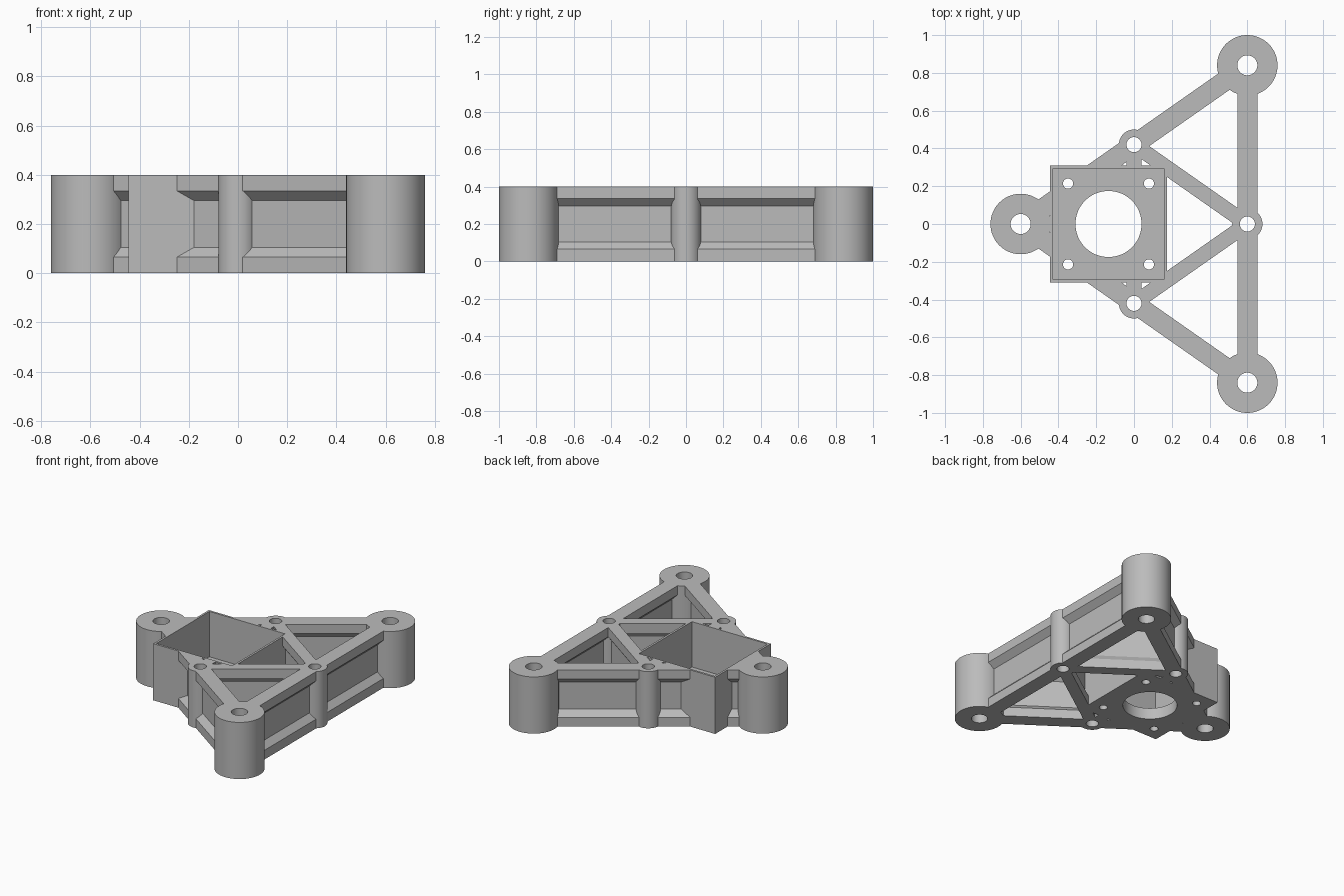
import bpy, bmesh, math
from mathutils import Vector, Matrix

cube = bpy.data.objects.get("Cube")
if cube:
    bpy.data.objects.remove(cube, do_unlink=True)

HEIGHT = 0.4
CORNERS = [Vector((0.6, 0.84)), Vector((0.6, -0.84)), Vector((-0.6, 0))]
MIDS = [(CORNERS[i] + CORNERS[(i + 1) % 3]) / 2 for i in range(3)]

grey = bpy.data.materials.new("plain grey")
grey.use_nodes = True
colour = (0.5, 0.5, 0.5, 1)
grey.diffuse_color = colour
grey.node_tree.nodes["Principled BSDF"].inputs["Base Color"].default_value = colour


def make_object(name, bm):
    bmesh.ops.recalc_face_normals(bm, faces=bm.faces[:])
    mesh = bpy.data.meshes.new(name)
    bm.to_mesh(mesh)
    bm.free()
    mesh.materials.append(grey)
    obj = bpy.data.objects.new(name, mesh)
    bpy.context.collection.objects.link(obj)
    return obj


def cylinder(name, centre, radius, low=0.0, high=HEIGHT, sides=64):
    bm = bmesh.new()
    bmesh.ops.create_cone(bm, cap_ends=True, segments=sides, radius1=radius,
                          radius2=radius, depth=high - low,
                          matrix=Matrix.Translation((*centre, (low + high) / 2)))
    return make_object(name, bm)


def block(name, x0, x1, half_y, low, high):
    bm = bmesh.new()
    size = Matrix.Diagonal((x1 - x0, 2 * half_y, high - low, 1))
    place = Matrix.Translation(((x0 + x1) / 2, 0, (low + high) / 2))
    bmesh.ops.create_cube(bm, size=1, matrix=place @ size)
    return make_object(name, bm)


def beam(name, start, end, half_width, half_web=0.0125):
    """I-beam with sloped flanges, swept from start to end."""
    side = [(half_width, 0), (half_width, 0.065), (half_web, 0.105)]
    side += [(w, HEIGHT - z) for w, z in reversed(side)]
    profile = side + [(-w, z) for w, z in reversed(side)]
    along = (end - start).normalized()
    across = Vector((-along.y, along.x))
    bm = bmesh.new()
    face = bm.faces.new([bm.verts.new((*(start + across * w), z)) for w, z in profile])
    sweep = bmesh.ops.extrude_face_region(bm, geom=[face], use_keep_orig=True)
    moved = [v for v in sweep["geom"] if isinstance(v, bmesh.types.BMVert)]
    bmesh.ops.translate(bm, verts=moved, vec=(*(end - start), 0))
    return make_object(name, bm)


def combine(target, tools, operation):
    bpy.context.view_layer.objects.active = target
    for tool in tools:
        mod = target.modifiers.new("combine", "BOOLEAN")
        mod.operation = operation
        mod.solver = "EXACT"
        mod.object = tool
        bpy.ops.object.modifier_apply(modifier=mod.name)
        bpy.data.objects.remove(tool, do_unlink=True)


# Solid parts: tray, outer and inner beams, corner and middle posts
frame = block("truss_frame", -0.445, 0.175, 0.31, 0, HEIGHT)
solids = []
for i in range(3):
    solids.append(beam("outer_beam", CORNERS[i], CORNERS[(i + 1) % 3], 0.0525))
    solids.append(beam("inner_beam", MIDS[i], MIDS[(i + 1) % 3], 0.04))
for c, m in zip(CORNERS, MIDS):
    solids.append(cylinder("corner_post", c, 0.16))
    solids.append(cylinder("middle_post", m, 0.08))
combine(frame, solids, "UNION")

# Openings: tray pocket, large bore, screw holes and post holes
TRAY_X = -0.135
cuts = [block("tray_pocket", -0.43, 0.16, 0.295, 0.08, HEIGHT + 0.1),
        cylinder("tray_bore", (TRAY_X, 0), 0.175, -0.1, 0.2)]
for sx in (-1, 1):
    for sy in (-1, 1):
        cuts.append(cylinder("screw_hole", (TRAY_X + sx * 0.214, sy * 0.214),
                             0.027, -0.1, 0.2, 32))
for c, m in zip(CORNERS, MIDS):
    cuts.append(cylinder("corner_hole", c, 0.053, -0.1, 0.5))
    cuts.append(cylinder("middle_hole", m, 0.04, -0.1, 0.5, 32))
combine(frame, cuts, "DIFFERENCE")

# Smooth round walls, crisp edges
bpy.ops.object.select_all(action="DESELECT")
frame.select_set(True)
bpy.context.view_layer.objects.active = frame
bpy.ops.object.shade_smooth_by_angle(angle=math.radians(30))
